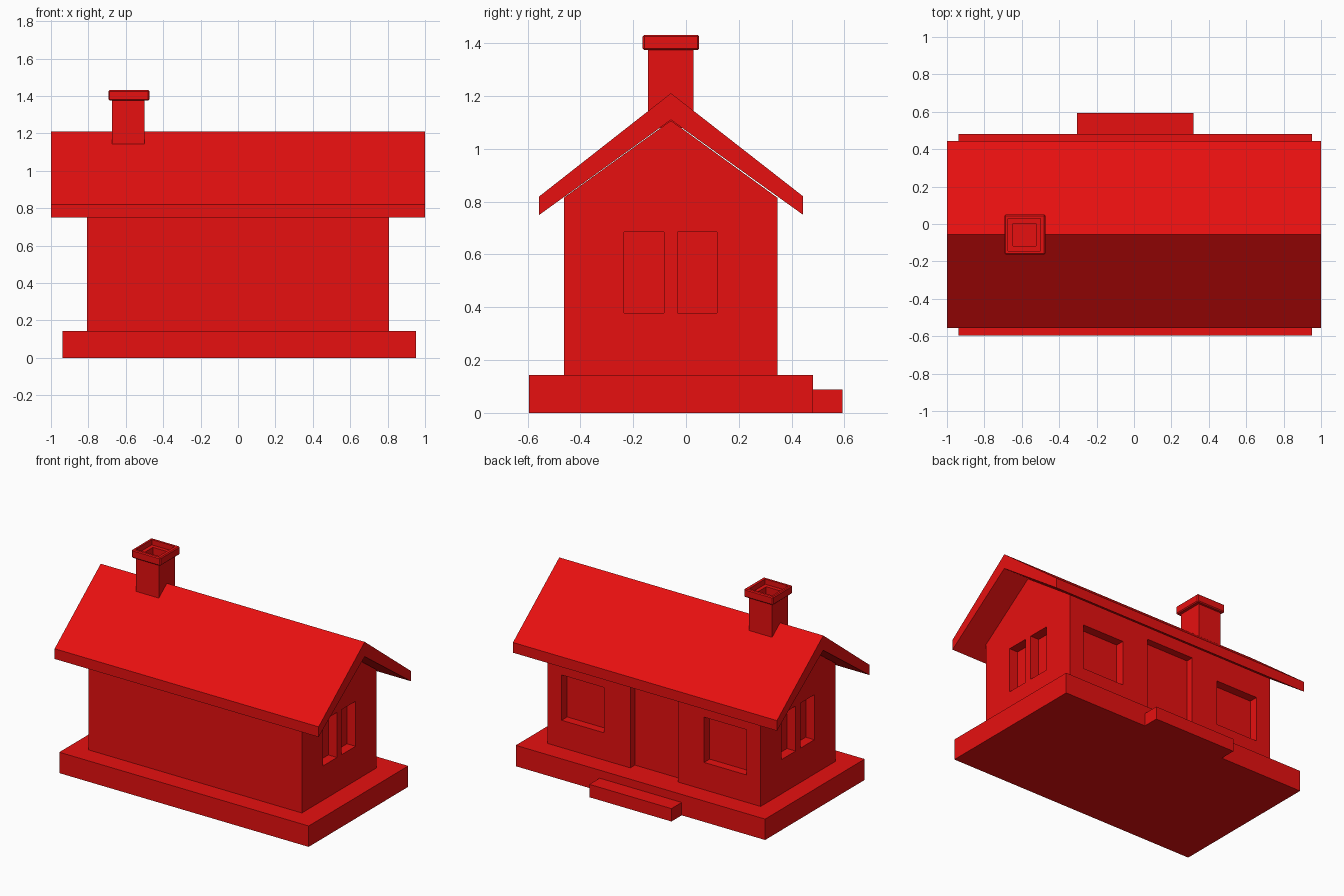
import bpy
import bmesh
from mathutils import Vector

default = bpy.data.objects.get("Cube")
if default:
    bpy.data.objects.remove(default, do_unlink=True)

red = bpy.data.materials.new("bright red")
red.use_nodes = True
RED = (0.8, 0.005, 0.005, 1)
red.diffuse_color = RED
red.node_tree.nodes["Principled BSDF"].inputs["Base Color"].default_value = RED


def extrude(name, points, depth):
    """Extrude a planar outline along the depth vector."""
    bm = bmesh.new()
    face = bm.faces.new([bm.verts.new(p) for p in points])
    out = bmesh.ops.extrude_face_region(bm, geom=[face], use_keep_orig=True)
    moved = [g for g in out["geom"] if isinstance(g, bmesh.types.BMVert)]
    bmesh.ops.translate(bm, verts=moved, vec=Vector(depth))
    bmesh.ops.recalc_face_normals(bm, faces=bm.faces)
    mesh = bpy.data.meshes.new(name)
    bm.to_mesh(mesh)
    bm.free()
    mesh.materials.append(red)
    obj = bpy.data.objects.new(name, mesh)
    bpy.context.collection.objects.link(obj)
    return obj


def box(name, x, y, z):
    outline = [(x[0], y[0], z[0]), (x[1], y[0], z[0]),
               (x[1], y[1], z[0]), (x[0], y[1], z[0])]
    return extrude(name, outline, (0, 0, z[1] - z[0]))


def apply(obj, mod):
    with bpy.context.temp_override(object=obj, active_object=obj):
        bpy.ops.object.modifier_apply(modifier=mod.name)


def carve(obj, x, y, z):
    """Cut a box-shaped recess and discard the cutter."""
    cutter = box("cutter", x, y, z)
    cutter.hide_render = True
    mod = obj.modifiers.new("recess", "BOOLEAN")
    mod.operation = "DIFFERENCE"
    mod.solver = "EXACT"
    mod.object = cutter
    apply(obj, mod)
    bpy.data.objects.remove(cutter, do_unlink=True)


RIDGE = -0.057
FLOOR = 0.143
WALL_X = 0.808
BACK = 0.346

# Base slab and the entrance step
box("base", (-0.937, 0.952), (-0.595, 0.482), (0, FLOOR))
box("entrance_step", (-0.305, 0.317), (0.482, 0.593), (0, 0.088))

# Gabled walls
gable = [(-0.463, FLOOR), (BACK, FLOOR), (BACK, 0.815),
         (RIDGE, 1.107), (-0.463, 0.815)]
walls = extrude("walls", [(-WALL_X, y, z) for y, z in gable], (2 * WALL_X, 0, 0))

# Paired windows on each end, windows and door on the back
for side in (-1, 1):
    ends = sorted((side * (WALL_X - 0.065), side * (WALL_X + 0.1)))
    for y in ((-0.235, -0.083), (-0.032, 0.118)):
        carve(walls, ends, y, (0.378, 0.686))
    carve(walls, sorted((side * 0.38, side * 0.70)), (BACK - 0.06, BACK + 0.1), (0.33, 0.64))
carve(walls, (-0.18, 0.18), (BACK - 0.05, BACK + 0.1), (FLOOR - 0.1, 0.73))

# Overhanging roof
section = [(-0.556, 0.75), (RIDGE, 1.11), (0.444, 0.75),
           (0.444, 0.82), (RIDGE, 1.211), (-0.556, 0.82)]
extrude("roof", [(-1, y, z) for y, z in section], (2, 0, 0))

# Hollow chimney with a collar
stack_x, stack_y = (-0.673, -0.499), (-0.144, 0.029)
stack = box("chimney", stack_x, stack_y, (1.08, 1.395))
carve(stack, (-0.647, -0.525), (-0.118, 0.003), (1.33, 1.5))

collar = box("chimney_collar", (-0.692, -0.474), (-0.164, 0.05), (1.375, 1.431))
bevel = collar.modifiers.new("edge", "BEVEL")
bevel.width = 0.006
bevel.segments = 1
apply(collar, bevel)
carve(collar, stack_x, stack_y, (1.3, 1.5))
